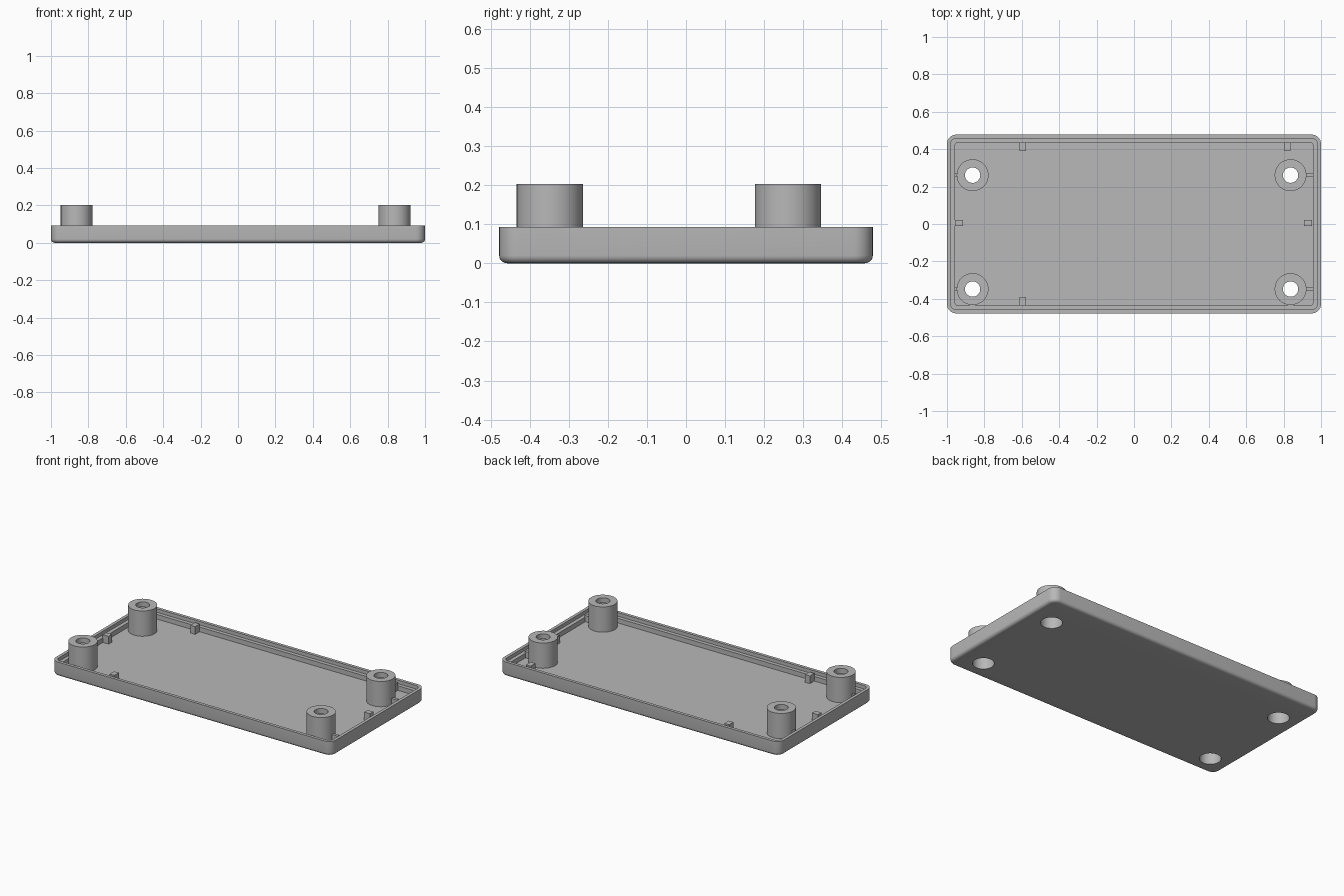
import bpy
import bmesh
from math import sin, cos, pi

cube = bpy.data.objects.get("Cube")
if cube:
    bpy.data.objects.remove(cube)

grey = bpy.data.materials.new("plain grey")
grey.use_nodes = True
grey.diffuse_color = (0.48, 0.48, 0.48, 1)
grey.node_tree.nodes["Principled BSDF"].inputs["Base Color"].default_value = grey.diffuse_color

HALF_X, HALF_Y = 1.0, 0.478
FLOOR, LEDGE, RIM = 0.04, 0.07, 0.093
BORE = 0.063
SCREW_SPOTS = [(x, y) for x in (-0.863, 0.837) for y in (-0.348, 0.261)]


def finish(bm, name):
    bmesh.ops.recalc_face_normals(bm, faces=bm.faces)
    mesh = bpy.data.meshes.new(name)
    bm.to_mesh(mesh)
    bm.free()
    mesh.materials.append(grey)
    obj = bpy.data.objects.new(name, mesh)
    bpy.context.collection.objects.link(obj)
    return obj


def smooth(obj):
    bpy.ops.object.select_all(action="DESELECT")
    obj.select_set(True)
    bpy.context.view_layer.objects.active = obj
    bpy.ops.object.shade_smooth_by_angle(angle=0.6)


def bridge(bm, a, b):
    for i in range(len(a)):
        j = (i + 1) % len(a)
        bm.faces.new((a[i], a[j], b[j], b[i]))


def rounded_ring(bm, inset, z, steps=8):
    r = max(0.05 - inset, 0.012)
    cx, cy = HALF_X - inset - r, HALF_Y - inset - r
    ring = []
    for k, (sx, sy) in enumerate([(1, 1), (-1, 1), (-1, -1), (1, -1)]):
        for i in range(steps + 1):
            a = (k + i / steps) * pi / 2
            ring.append(bm.verts.new((sx * cx + r * cos(a), sy * cy + r * sin(a), z)))
    return ring


def box(name, x, y, sx, sy, z0, z1):
    bm = bmesh.new()
    bmesh.ops.create_cube(bm, size=1)
    for v in bm.verts:
        v.co = (x + v.co.x * sx, y + v.co.y * sy, (z0 + z1) / 2 + v.co.z * (z1 - z0))
    return finish(bm, name)


# Tray: rounded bottom edge, outer wall, stepped rim and floor
bm = bmesh.new()
fillet = 0.02
section = [(fillet * (1 - sin(a)), fillet * (1 - cos(a))) for a in [i * pi / 10 for i in range(6)]]
section += [(0, RIM), (0.02, RIM), (0.02, LEDGE), (0.044, LEDGE), (0.044, FLOOR)]
rings = [rounded_ring(bm, inset, z) for inset, z in section]
for a, b in zip(rings, rings[1:]):
    bridge(bm, a, b)
bm.faces.new(rings[0])
bm.faces.new(rings[-1])
tray = finish(bm, "tray")

# Screw holes through the floor
bm = bmesh.new()
for x, y in SCREW_SPOTS:
    made = bmesh.ops.create_cone(bm, cap_ends=True, segments=48, radius1=BORE, radius2=BORE, depth=0.2)
    bmesh.ops.translate(bm, verts=made["verts"], vec=(x, y, 0))
cutter = finish(bm, "hole_cutter")
cutter.hide_render = True
cut = tray.modifiers.new("screw holes", "BOOLEAN")
cut.operation = "DIFFERENCE"
cut.solver = "EXACT"
cut.object = cutter
bpy.context.view_layer.objects.active = tray
bpy.ops.object.modifier_apply(modifier=cut.name)
bpy.data.objects.remove(cutter)
smooth(tray)

# Screw bosses: wide bore from below, narrow hole at the top
for n, (x, y) in enumerate(SCREW_SPOTS):
    bm = bmesh.new()
    rings = []
    for r, z in [(BORE, FLOOR), (BORE, 0.17), (0.041, 0.17), (0.041, 0.203), (0.085, 0.203), (0.085, FLOOR)]:
        angles = [2 * pi * i / 48 for i in range(48)]
        rings.append([bm.verts.new((x + r * cos(a), y + r * sin(a), z)) for a in angles])
    for a, b in zip(rings, rings[1:] + rings[:1]):
        bridge(bm, a, b)
    smooth(finish(bm, f"screw_boss_{n + 1}"))

    # Rib joining the boss to the end wall
    side = 1 if x > 0 else -1
    start, end = abs(x) + 0.075, HALF_X - 0.04
    box(f"boss_rib_{n + 1}", side * (start + end) / 2, y, end - start, 0.02, FLOOR - 0.005, LEDGE + 0.01)

# Small locating posts along the inner walls
POSTS = {"back_post_right": (-0.595, 0.412), "back_post_left": (0.82, 0.412),
         "front_post": (-0.595, -0.412), "right_post": (-0.936, 0.005), "left_post": (0.93, 0.005)}
for name, (x, y) in POSTS.items():
    along_x = abs(y) > 0.1
    sx, sy = (0.034, 0.046) if along_x else (0.042, 0.034)
    box(name, x, y, sx, sy, FLOOR - 0.005, 0.09)
